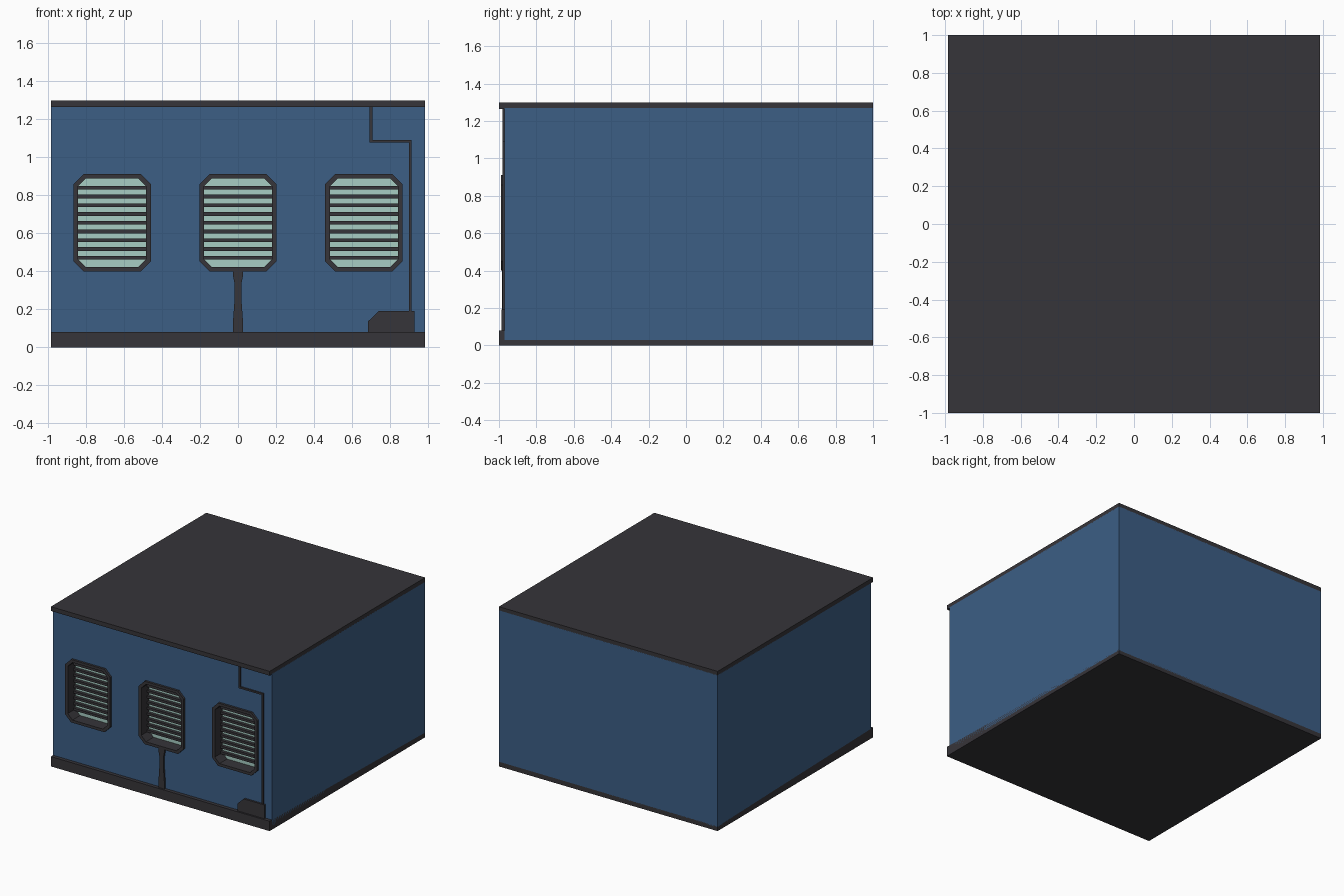
import bpy, bmesh

if "Cube" in bpy.data.objects:
    bpy.data.objects.remove(bpy.data.objects["Cube"])

def material(name, rgb):
    m = bpy.data.materials.new(name)
    m.diffuse_color = (*rgb, 1)
    m.use_nodes = True
    m.node_tree.nodes["Principled BSDF"].inputs["Base Color"].default_value = m.diffuse_color
    return m

BLUE = material("wall blue", (0.045, 0.112, 0.235))
DARK = material("dark trim", (0.037, 0.035, 0.041))
MINT = material("mint glass", (0.39, 0.61, 0.55))

def finish(name, bm, mat):
    bmesh.ops.recalc_face_normals(bm, faces=bm.faces[:])
    me = bpy.data.meshes.new(name)
    bm.to_mesh(me)
    bm.free()
    me.materials.append(mat)
    ob = bpy.data.objects.new(name, me)
    bpy.context.collection.objects.link(ob)
    return ob

def prism(name, pts, a, b, mat, axis="y"):
    """Extrude a closed profile (x,z) along y, or (y,z) along x."""
    bm = bmesh.new()
    def co(p, t):
        return (p[0], t, p[1]) if axis == "y" else (t, p[0], p[1])
    lo = [bm.verts.new(co(p, a)) for p in pts]
    hi = [bm.verts.new(co(p, b)) for p in pts]
    bm.faces.new(lo)
    bm.faces.new(hi)
    n = len(pts)
    for i in range(n):
        j = (i + 1) % n
        bm.faces.new((lo[i], lo[j], hi[j], hi[i]))
    return finish(name, bm, mat)

def box(name, x0, x1, y0, y1, z0, z1, mat):
    return prism(name, [(x0, z0), (x1, z0), (x1, z1), (x0, z1)], y0, y1, mat)

def octagon(cx, cz, hx, hz, c):
    return [(cx - hx + c, cz - hz), (cx + hx - c, cz - hz), (cx + hx, cz - hz + c),
            (cx + hx, cz + hz - c), (cx + hx - c, cz + hz), (cx - hx + c, cz + hz),
            (cx - hx, cz + hz - c), (cx - hx, cz - hz + c)]

def ring(name, outer, inner, y0, y1, mat):
    bm = bmesh.new()
    loops = [[bm.verts.new((x, y, z)) for x, z in pts]
             for pts, y in ((outer, y0), (inner, y0), (inner, y1), (outer, y1))]
    n = len(outer)
    for k in range(4):
        p, q = loops[k], loops[(k + 1) % 4]
        for i in range(n):
            j = (i + 1) % n
            bm.faces.new((p[i], p[j], q[j], q[i]))
    return finish(name, bm, mat)

W = 0.985        # half width
WALL = -0.97     # front wall plane
BACK = -0.89     # glass plane inside the recess

# Main body, base with sloping top, roof slab
walls = box("walls", -W, W, WALL, 1.0, 0.03, 1.27, BLUE)
prism("base", [(-1, 0), (1, 0), (1, 0.038), (-1, 0.08)], -W, W, DARK, "x")
box("roof", -W, W, -1, 1, 1.265, 1.3, DARK)

# Recessed louvred windows
CZ = 0.656
for i, cx in enumerate((-0.662, 0.0, 0.662)):
    cut = prism(f"window_cutter_{i}", octagon(cx, CZ, 0.192, 0.246, 0.05), -1.1, BACK + 0.01, DARK)
    cut.hide_render = True
    cut.hide_set(True)
    mod = walls.modifiers.new(f"window_{i}", "BOOLEAN")
    mod.operation = "DIFFERENCE"
    mod.solver = "EXACT"
    mod.object = cut
    ring(f"window_frame_{i}", octagon(cx, CZ, 0.203, 0.256, 0.053),
         octagon(cx, CZ, 0.179, 0.234, 0.042), -0.988, BACK + 0.006, DARK)
    prism(f"window_glass_{i}", octagon(cx, CZ, 0.185, 0.24, 0.045), BACK, BACK + 0.008, MINT)
    for k in range(9):
        z = CZ + (k - 4) * 0.0461
        box(f"slat_{i}_{k}", cx - 0.18, cx + 0.18, BACK - 0.025, BACK + 0.002,
            z - 0.0095, z + 0.0095, DARK)

# Waisted post under the middle window
right = [(0.026, 0.07), (0.026, 0.14), (0.019, 0.24), (0.019, 0.34), (0.026, 0.375), (0.026, 0.405)]
prism("post", right + [(-x, z) for x, z in reversed(right)], -0.985, WALL + 0.005, DARK)

# Bent pipe running from roof to floor box
w = 0.007
prism("pipe", [(0.70 - w, 1.27), (0.70 - w, 1.085 - w), (0.907 - w, 1.085 - w), (0.907 - w, 0.18),
               (0.907 + w, 0.18), (0.907 + w, 1.085 + w), (0.70 + w, 1.085 + w), (0.70 + w, 1.27)],
      -0.981, WALL + 0.005, DARK)

# Chamfered floor box
prism("floor_box", [(0.685, 0.07), (0.928, 0.07), (0.928, 0.192), (0.742, 0.192), (0.685, 0.138)],
      -0.986, WALL + 0.005, DARK)
